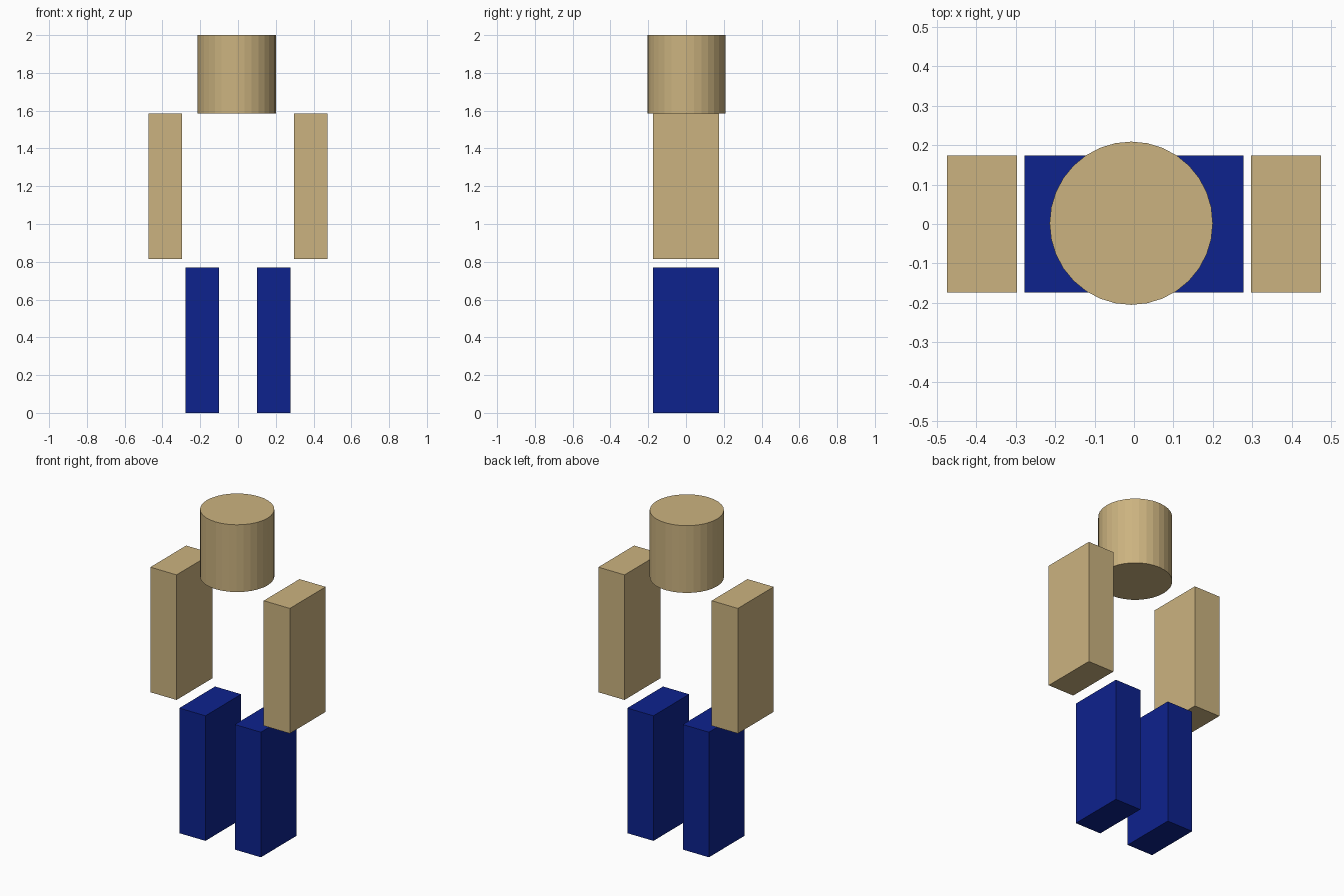
import bpy

if "Cube" in bpy.data.objects:
    bpy.data.objects.remove(bpy.data.objects["Cube"])


def material(name, rgb):
    m = bpy.data.materials.new(name)
    m.diffuse_color = (*rgb, 1.0)
    m.use_nodes = True
    m.node_tree.nodes["Principled BSDF"].inputs["Base Color"].default_value = m.diffuse_color
    return m


tan = material("tan", (0.60, 0.45, 0.215))
blue = material("deep blue", (0.004, 0.016, 0.27))


def block(name, x, z0, z1, mat):
    """Upright limb block centred on x, from z0 to z1."""
    bpy.ops.mesh.primitive_cube_add(size=1, location=(x, 0, (z0 + z1) / 2))
    ob = bpy.context.object
    ob.name = name
    ob.scale = (0.178, 0.348, z1 - z0)
    bpy.ops.object.transform_apply(location=False, rotation=False, scale=True)
    ob.data.materials.append(mat)


# Paired arms and legs
for side, s in (("left", -1), ("right", 1)):
    block(side + "_arm", s * 0.386, 0.815, 1.585, tan)
    block(side + "_leg", s * 0.189, 0.0, 0.77, blue)

# Cylindrical head, slightly off centre
bpy.ops.mesh.primitive_cylinder_add(
    vertices=32, radius=0.207, depth=0.414, location=(-0.007, 0.002, 1.793))
head = bpy.context.object
head.name = "head"
head.data.materials.append(tan)
